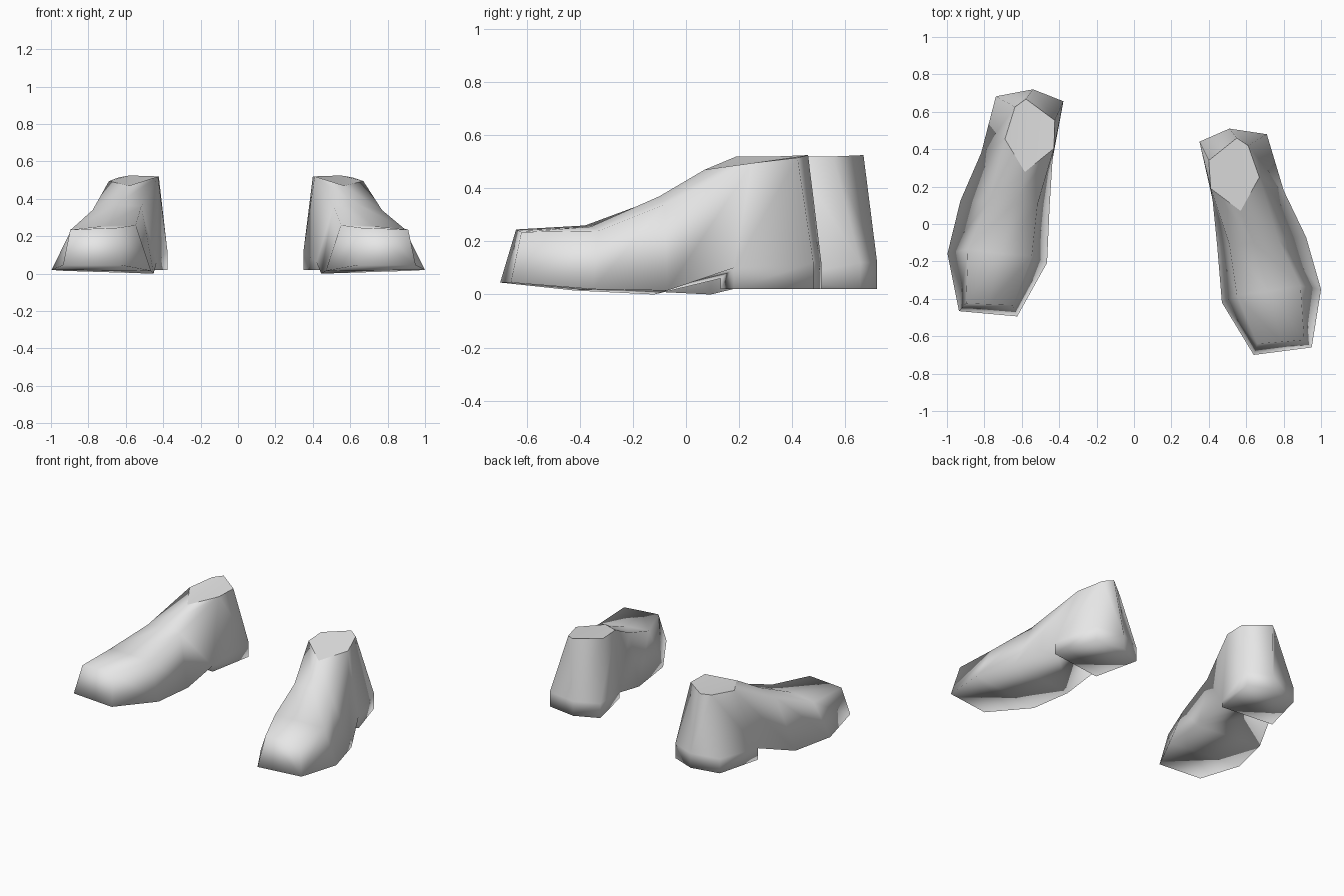
import bpy
import bmesh
from math import radians
from mathutils import Matrix, Vector

cube = bpy.data.objects.get("Cube")
if cube:
    bpy.data.objects.remove(cube, do_unlink=True)

grey = bpy.data.materials.new("plain_grey")
grey.use_nodes = True
grey.diffuse_color = (0.8, 0.8, 0.8, 1)
grey.node_tree.nodes["Principled BSDF"].inputs["Base Color"].default_value = (0.8, 0.8, 0.8, 1)

# Sections from toe to heel: sole inner, sole outer, top outer, top middle, top inner
SECTIONS = [
    [(.64, -.70, .045), (.95, -.66, .045), (.91, -.62, .235), (.79, -.63, .24), (.66, -.64, .245)],
    [(.47, -.42, .015), (1, -.35, .02), (.89, -.33, .24), (.72, -.36, .255), (.55, -.38, .26)],
    [(.445, -.12, 0), (.92, -.07, .015), (.77, -.08, .34), (.64, -.1, .37), (.51, -.11, .36)],
    [(.42, .13, .06), (.8, .18, .1), (.67, .25, .495), (.57, .07, .47), (.41, .19, .52)],
    [(.35, .44, .12), (.71, .48, .12), (.61, .42, .515), (.55, .46, .525), (.4, .34, .52)],
]
HEEL_BACK = (.51, .51, .12)
HEEL_BASE_Z = .02


def build_foot(name, matrix):
    bm = bmesh.new()
    rings = [[bm.verts.new(p) for p in section] for section in SECTIONS]
    count = len(rings[0])
    cap = []

    # Toe face and skin between the sections, open over the heel block
    bm.faces.new(rings[0])
    for i in range(len(rings) - 1):
        a, b = rings[i], rings[i + 1]
        last = i == len(rings) - 2
        for j in range(count):
            if last and j == 0:
                continue
            k = (j + 1) % count
            face = bm.faces.new((a[j], a[k], b[k], b[j]))
            if last and j in (2, 3):
                cap.append(face)

    # Back of the heel
    back = bm.verts.new(HEEL_BACK)
    end = rings[-1]
    for j in range(1, count):
        bm.faces.new((end[j], end[(j + 1) % count], back))

    # Heel block dropped below the arch
    front = rings[-2]
    rim = [front[0], end[0], back, end[1], front[1]]
    base = [bm.verts.new((v.co.x, v.co.y, HEEL_BASE_Z)) for v in rim]
    for j in range(count):
        k = (j + 1) % count
        bm.faces.new((rim[j], rim[k], base[k], base[j]))
    bm.faces.new(base)

    # Smooth skin with a crisp ankle cut
    for face in bm.faces:
        face.smooth = True
    for face in cap:
        for edge in face.edges:
            if not all(f in cap for f in edge.link_faces):
                edge.smooth = False

    bm.transform(matrix)
    bmesh.ops.recalc_face_normals(bm, faces=bm.faces[:])
    mesh = bpy.data.meshes.new(name)
    bm.to_mesh(mesh)
    bm.free()
    mesh.materials.append(grey)
    foot = bpy.data.objects.new(name, mesh)
    bpy.context.collection.objects.link(foot)
    return foot


# The right foot is mirrored, set back a step and turned slightly about its toe
toe = Vector((-.8, -.68, 0))
step = Vector((.015, .2, 0))
mirror = Matrix.Scale(-1, 4, (1, 0, 0))
turn = Matrix.Rotation(radians(2.15), 4, "Z")
build_foot("left_foot", Matrix.Identity(4))
build_foot("right_foot", Matrix.Translation(toe + step) @ turn @ Matrix.Translation(-toe) @ mirror)
